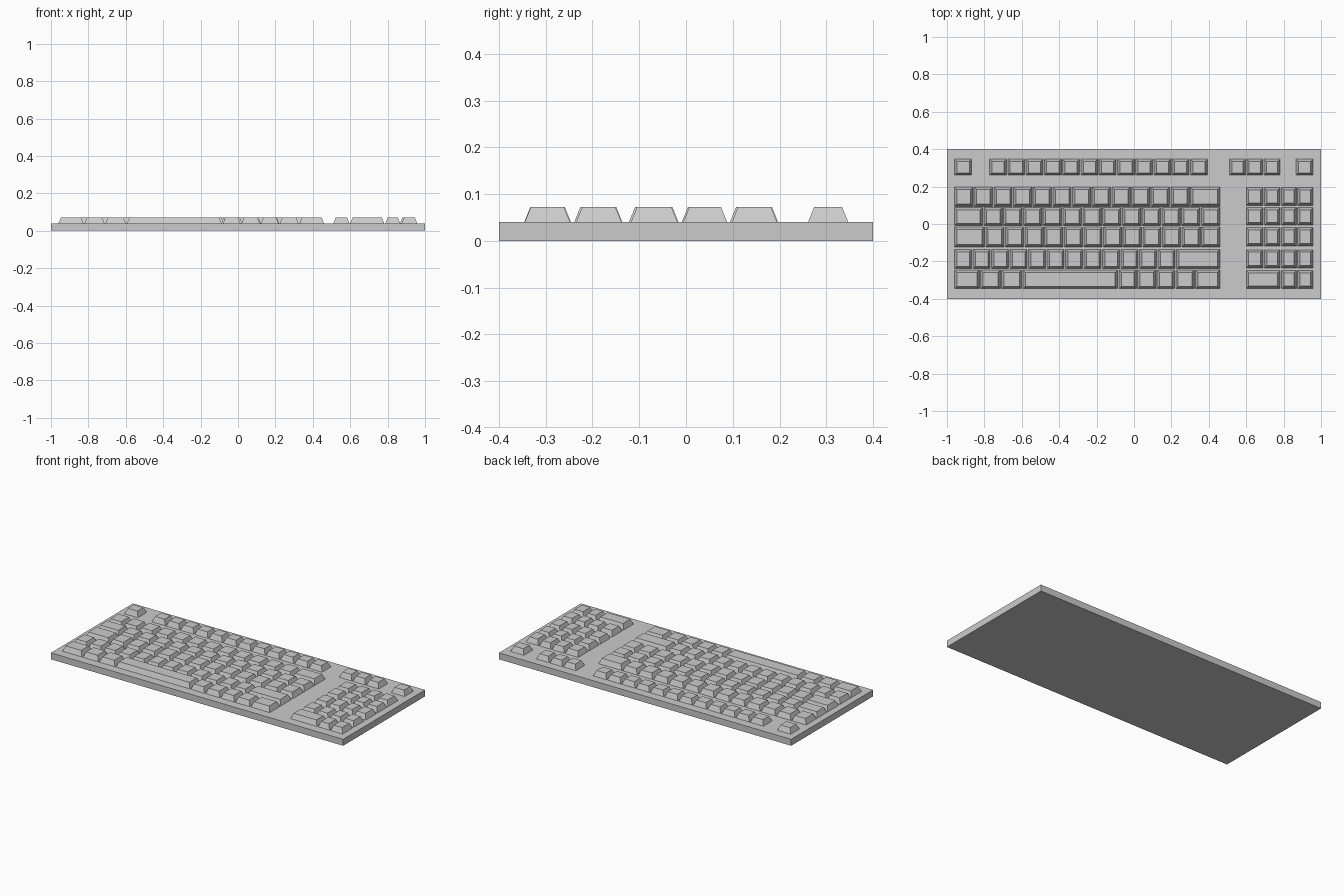
import bpy, bmesh

if "Cube" in bpy.data.objects:
    bpy.data.objects.remove(bpy.data.objects["Cube"])

BASE_TOP, KEY_TOP = 0.04, 0.072
GAP, INSET = 0.007, 0.013


def mesh_object(name, bm):
    bmesh.ops.recalc_face_normals(bm, faces=bm.faces)
    me = bpy.data.meshes.new(name)
    bm.to_mesh(me)
    bm.free()
    ob = bpy.data.objects.new(name, me)
    bpy.context.collection.objects.link(ob)
    return ob


def add_block(bm, x0, x1, y0, y1, z0, z1, inset=0.0):
    """Box whose top is pulled in on all sides by inset."""
    rings = []
    for z, d in ((z0, 0.0), (z1, inset)):
        rings.append([bm.verts.new(p) for p in (
            (x0 + d, y0 + d, z), (x1 - d, y0 + d, z),
            (x1 - d, y1 - d, z), (x0 + d, y1 - d, z))])
    lo, hi = rings
    bm.faces.new(lo[::-1])
    bm.faces.new(hi)
    for i in range(4):
        j = (i + 1) % 4
        bm.faces.new((lo[i], lo[j], hi[j], hi[i]))


def steps(start, end, count):
    return [start + (end - start) * i / count for i in range(count + 1)]


def key_row(name, y0, y1, *groups):
    """Each group is a list of x edges; one tapered key per interval."""
    bm = bmesh.new()
    for edges in groups:
        for a, b in zip(edges, edges[1:]):
            add_block(bm, a + GAP / 2, b - GAP / 2, y0, y1, BASE_TOP, KEY_TOP, INSET)
    return mesh_object(name, bm)


# case
bm = bmesh.new()
add_block(bm, -1, 1, -0.4, 0.4, 0, BASE_TOP)
mesh_object("case", bm)

L, R = -0.963, 0.463

# function row with separate corner keys
key_row("function_keys", 0.261, 0.347,
        [L, -0.864], steps(-0.776, 0.396, 12), steps(0.507, 0.784, 3), [0.863, 0.961])

# main block rows
key_row("number_keys", 0.094, 0.197, steps(L, 0.299, 12) + [R])
key_row("upper_letter_keys", -0.009, 0.088, [L] + steps(-0.806, R, 12))
key_row("home_letter_keys", -0.122, -0.016, [L] + steps(-0.796, R, 12))
key_row("lower_letter_keys", -0.239, -0.136, steps(L, 0.224, 12) + [R])
key_row("space_row_keys", -0.346, -0.246,
        [L, -0.823, -0.711, -0.597, -0.084, 0.016, 0.12, 0.22, 0.326, R])

# number pad
pad = [0.597, 0.694, 0.785, 0.871, 0.961]
for i, (y0, y1) in enumerate(((0.098, 0.195), (-0.006, 0.088),
                              (-0.118, -0.018), (-0.235, -0.138))):
    key_row(f"number_pad_row_{i + 1}", y0, y1, pad)
key_row("number_pad_row_5", -0.345, -0.248, [pad[0]] + pad[2:])
